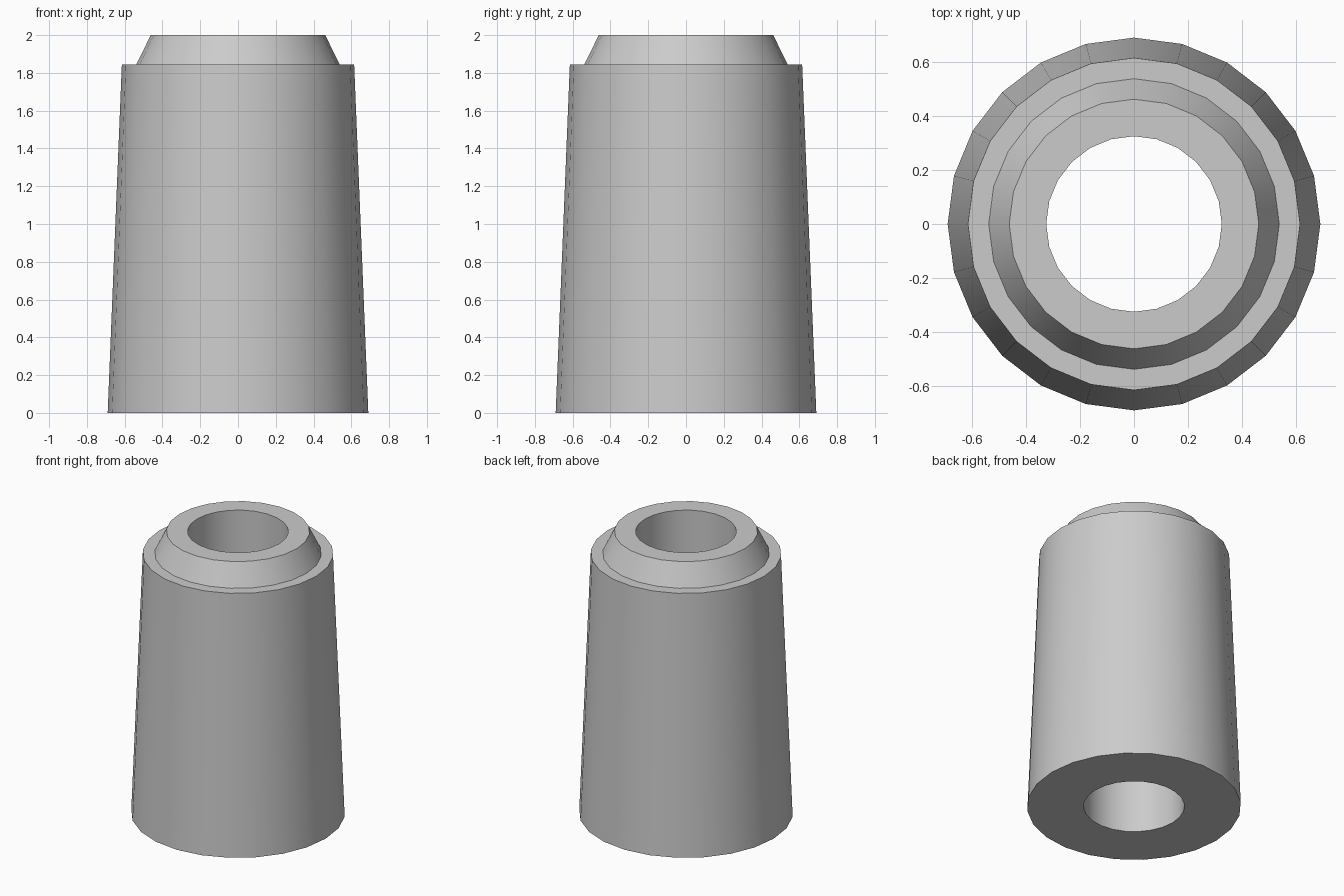
import bpy
import bmesh
from math import cos, sin, tau, radians

SIDES = 24

cube = bpy.data.objects.get("Cube")
if cube:
    bpy.data.objects.remove(cube, do_unlink=True)

grey = bpy.data.materials.new("light grey")
grey.use_nodes = True
colour = (0.6, 0.6, 0.6, 1)
grey.diffuse_color = colour
grey.node_tree.nodes["Principled BSDF"].inputs["Base Color"].default_value = colour

# Closed radius/height profile: tapered body, ledge, bevelled collar, straight bore
profile = [(0.69, 0), (0.615, 1.845), (0.538, 1.845), (0.462, 2), (0.325, 2), (0.325, 0)]

bm = bmesh.new()
rings = [[bm.verts.new((r * cos(tau * i / SIDES), r * sin(tau * i / SIDES), z))
          for i in range(SIDES)] for r, z in profile]
for k, lower in enumerate(rings):
    upper = rings[(k + 1) % len(rings)]
    for i in range(SIDES):
        j = (i + 1) % SIDES
        bm.faces.new((lower[i], lower[j], upper[j], upper[i]))
bmesh.ops.recalc_face_normals(bm, faces=bm.faces)

mesh = bpy.data.meshes.new("tapered_sleeve")
bm.to_mesh(mesh)
bm.free()
mesh.materials.append(grey)
sleeve = bpy.data.objects.new("tapered_sleeve", mesh)
bpy.context.collection.objects.link(sleeve)

# Smooth walls with crisp rims
bpy.ops.object.select_all(action='DESELECT')
sleeve.select_set(True)
bpy.context.view_layer.objects.active = sleeve
bpy.ops.object.shade_smooth_by_angle(angle=radians(30))
